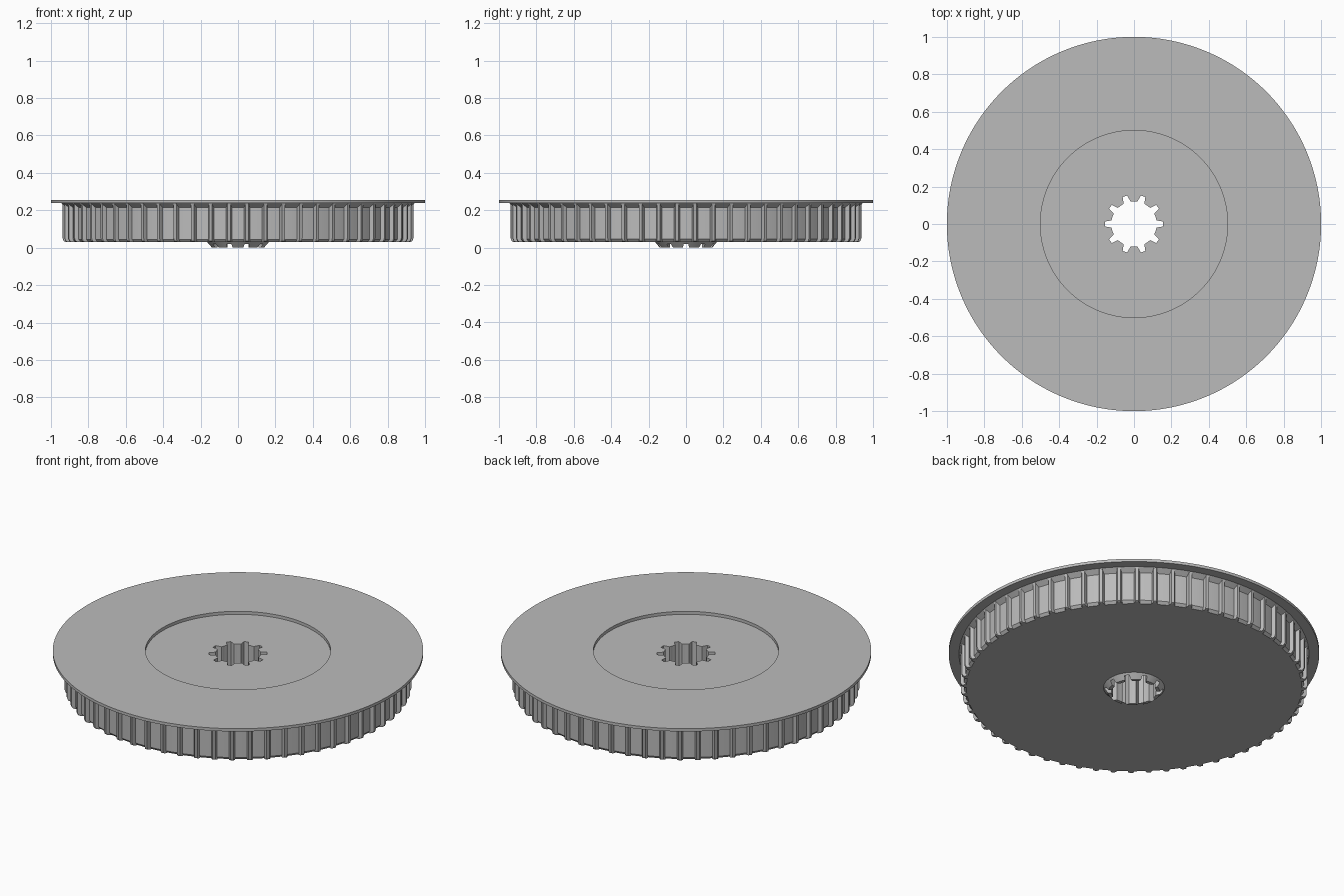
import bpy
import bmesh
from math import sin, cos, pi, radians

if "Cube" in bpy.data.objects:
    bpy.data.objects.remove(bpy.data.objects["Cube"])

SEGMENTS = 240
RIBS = 60
GROOVES = 10

grey = bpy.data.materials.new("plain grey")
grey.use_nodes = True
colour = (0.5, 0.5, 0.5, 1)
grey.diffuse_color = colour
grey.node_tree.nodes["Principled BSDF"].inputs["Base Color"].default_value = colour


def make_object(name, bm):
    bmesh.ops.recalc_face_normals(bm, faces=bm.faces[:])
    mesh = bpy.data.meshes.new(name)
    bm.to_mesh(mesh)
    bm.free()
    mesh.materials.append(grey)
    obj = bpy.data.objects.new(name, mesh)
    bpy.context.collection.objects.link(obj)
    return obj


def lathe(name, profile):
    """Revolve (radius, height) points that start and end on the axis."""
    bm = bmesh.new()
    verts = [bm.verts.new((r, 0, z)) for r, z in profile]
    edges = [bm.edges.new(pair) for pair in zip(verts, verts[1:])]
    bmesh.ops.spin(bm, geom=verts + edges, cent=(0, 0, 0), axis=(0, 0, 1),
                   angle=2 * pi, steps=SEGMENTS)
    bmesh.ops.remove_doubles(bm, verts=bm.verts[:], dist=0.0001)
    return make_object(name, bm)


def smooth(obj, angle):
    bpy.ops.object.select_all(action='DESELECT')
    obj.select_set(True)
    bpy.context.view_layer.objects.active = obj
    bpy.ops.object.shade_smooth_by_angle(angle=radians(angle))


# Drum with tapered hub below, flared collar, thin flange and shallow recess
drum = lathe("flanged_drum", [
    (0, 0), (0.14, 0), (0.165, 0.03),
    (0.905, 0.03), (0.918, 0.045), (0.918, 0.215),
    (0.945, 0.238), (1, 0.238), (1, 0.255),
    (0.5, 0.255), (0.5, 0.237), (0, 0.237)])

# Splined bore: ten arcs joined by narrow tapered grooves
outline = []
pitch = 2 * pi / GROOVES
bore, tip = 0.121, 0.156
for i in range(GROOVES):
    a = i * pitch
    for r, half in ((bore, -0.019), (tip, -0.013), (tip, 0.013), (bore, 0.019)):
        outline.append((r * cos(a) - half * sin(a), r * sin(a) + half * cos(a)))
    for k in range(1, 5):
        b = a + pitch * (0.25 + k * 0.1)
        outline.append((bore * cos(b), bore * sin(b)))
bm = bmesh.new()
base = bm.faces.new([bm.verts.new((x, y, -0.1)) for x, y in outline])
extruded = bmesh.ops.extrude_face_region(bm, geom=[base])["geom"]
bmesh.ops.translate(bm, vec=(0, 0, 0.5),
                    verts=[v for v in extruded if isinstance(v, bmesh.types.BMVert)])
cutter = make_object("bore_cutter", bm)
cutter.hide_render = True

cut = drum.modifiers.new("bore", 'BOOLEAN')
cut.operation = 'DIFFERENCE'
cut.solver = 'EXACT'
cut.object = cutter
depsgraph = bpy.context.evaluated_depsgraph_get()
bored_mesh = bpy.data.meshes.new_from_object(drum.evaluated_get(depsgraph))
drum.modifiers.clear()
drum.data = bored_mesh
bpy.data.objects.remove(cutter)
smooth(drum, 20)

# Grip ribs around the drum: tapered sides, chamfered feet, tops in the collar
bm = bmesh.new()
rib_rows = [(0.922, 0.03), (0.932, 0.035), (0.938, 0.05),
            (0.938, 0.225), (0.943, 0.237)]
for i in range(RIBS):
    a = (i + 0.5) * 2 * pi / RIBS
    rows = []
    for r, z in rib_rows:
        section = ((0.895, -0.016), (0.916, -0.016), (r, -0.008),
                   (r, 0.008), (0.916, 0.016), (0.895, 0.016))
        rows.append([bm.verts.new((p * cos(a) - t * sin(a),
                                   p * sin(a) + t * cos(a), z))
                     for p, t in section])
    for low, high in zip(rows, rows[1:]):
        for k in range(len(low)):
            n = (k + 1) % len(low)
            bm.faces.new((low[k], low[n], high[n], high[k]))
    bm.faces.new(rows[0])
    bm.faces.new(rows[-1])
ribs = make_object("grip_ribs", bm)
smooth(ribs, 30)
